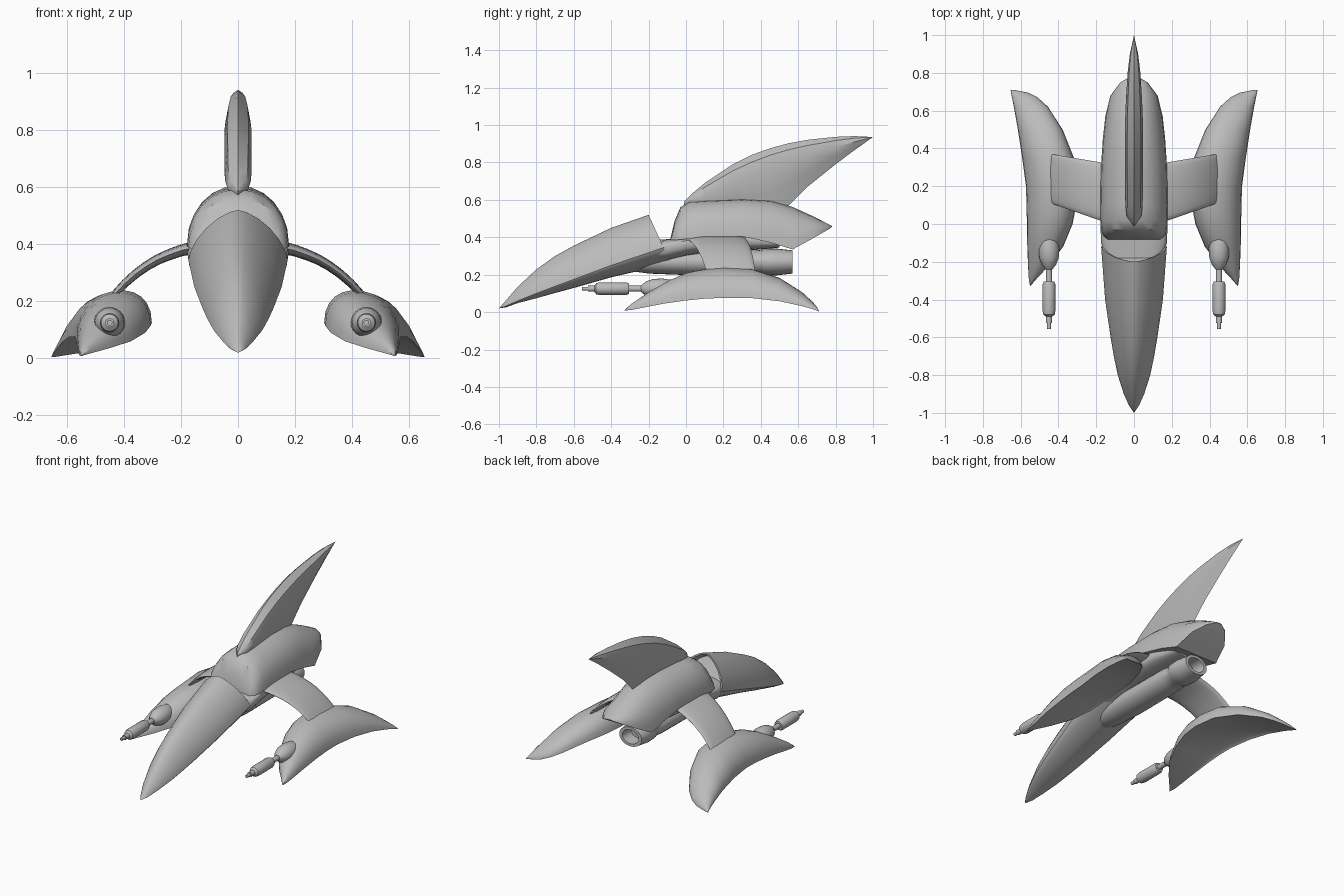
import bpy, bmesh
from math import sin, cos, pi, copysign
from mathutils import Vector

cube = bpy.data.objects.get("Cube")
if cube:
    bpy.data.objects.remove(cube, do_unlink=True)

grey = bpy.data.materials.new("hull_grey")
grey.use_nodes = True
grey.diffuse_color = (0.5, 0.5, 0.5, 1)
grey.node_tree.nodes["Principled BSDF"].inputs["Base Color"].default_value = (0.5, 0.5, 0.5, 1)


def loft(name, rings, side=1, angle=35):
    """Skin a list of equal-length rings; side=-1 gives the mirrored part."""
    bm = bmesh.new()
    loops = [[bm.verts.new((p[0] * side, p[1], p[2])) for p in ring] for ring in rings]
    n = len(rings[0])
    for a, b in zip(loops, loops[1:]):
        for i in range(n):
            j = (i + 1) % n
            bm.faces.new((a[i], a[j], b[j], b[i]))
    bm.faces.new(loops[0])
    bm.faces.new(loops[-1])
    bmesh.ops.remove_doubles(bm, verts=bm.verts, dist=0.0005)
    bmesh.ops.recalc_face_normals(bm, faces=bm.faces)
    mesh = bpy.data.meshes.new(name)
    bm.to_mesh(mesh)
    bm.free()
    mesh.materials.append(grey)
    obj = bpy.data.objects.new(name, mesh)
    bpy.context.collection.objects.link(obj)
    bpy.ops.object.select_all(action='DESELECT')
    obj.select_set(True)
    bpy.context.view_layer.objects.active = obj
    bpy.ops.object.shade_smooth_by_angle(angle=angle * pi / 180)
    return obj


def power(v, e):
    return copysign(abs(v) ** (2 / e), v)


def section(y, inner, outer, top, down, e=2.0, lean=0.0, n=24):
    """Cross-section between two rim points, arched up to top and down by a depth."""
    (xi, zi), (xo, zo) = inner, outer
    ring = []
    for k in range(n):
        t = 2 * pi * k / n
        c, s = power(cos(t), e), power(sin(t), e)
        base = (zi + zo) / 2 + (zo - zi) / 2 * c
        rise = top - (zi + zo) / 2 if s > 0 else down
        z = base + rise * s
        ring.append((xi + (xo - xi) * (c + 1) / 2, y + lean * (z - top), z))
    return ring


def body(y, w, rim, top, down, e=2.0, lean=0.0):
    return section(y, (-w, rim), (w, rim), top, down, e, lean)


def revolve(name, profile, x, z, side=1, n=24, wide=1.0):
    rings = [[(x + wide * r * cos(2 * pi * k / n), y, z + r * sin(2 * pi * k / n))
              for k in range(n)] for y, r in profile]
    return loft(name, rings, side)


# Long nose with a slanted rear edge at the cockpit
nose = [(-1, 0, .02, .02, 0), (-.96, .027, .034, .065, .008), (-.9, .054, .06, .135, .012),
        (-.8, .086, .1, .228, .026), (-.7, .107, .138, .3, .036), (-.6, .124, .175, .355, .046),
        (-.4, .153, .25, .45, .064)]
rings = [body(*s, e=1.6) for s in nose]
rear = body(-.2, .174, .345, .52, .085, 1.55, -.46)
rings.append(rear)
# hollow behind the rear edge
for shrink, push in ((.93, 0), (.78, -.04)):
    rings.append([(x * shrink, y + push, .36 + (z - .36) * shrink) for x, y, z in rear])
loft("nose", rings)

# Middle hull under the cockpit and canopy
middle = [(-.25, .13, .325, .38, .06), (-.1, .174, .35, .39, .075), (0, .178, .37, .40, .07),
          (.09, .177, .38, .42, .065), (.2, .165, .385, .43, .06), (.35, .15, .38, .43, .05),
          (.5, .11, .375, .42, .03)]
loft("middle_hull", [body(*s, e=2.8) for s in middle])

# Domed rear canopy, cut upward at the tail
canopy = [(-.082, .14, .385, .40, 0), (-.06, .163, .385, .49, 0), (-.03, .174, .388, .56, 0),
          (.02, .178, .392, .592, 0), (.1, .178, .405, .597, 0), (.3, .175, .405, .605, 0),
          (.45, .165, .372, .597, 0), (.57, .152, .335, .562, 0), (.68, .125, .395, .512, 0),
          (.75, .072, .435, .476, 0), (.78, .02, .455, .46, 0)]
loft("rear_canopy", [body(*s, e=2.08) for s in canopy])

# Oval engine tube with a hollow nozzle
revolve("engine", [(-.36, 0), (-.35, .025), (-.3, .048), (-.2, .062), (0, .07), (.35, .068),
                   (.4, .062), (.42, .07), (.48, .072), (.57, .062), (.57, .045),
                   (.49, .04), (.49, 0)], 0, .268, wide=1.3)

# Swept tail fin: y, leading z, widest z, trailing z, half width
fin = [(-.01, .59, .585, .56, .002), (.04, .64, .6, .5, .038), (.1, .69, .625, .5, .046),
       (.25, .79, .69, .5, .048), (.35, .84, .73, .5, .048), (.45, .876, .77, .5, .048),
       (.55, .903, .805, .57, .047), (.65, .921, .835, .67, .043), (.8, .937, .88, .79, .034),
       (.9, .941, .91, .865, .022), (1, .936, .936, .936, 0)]
rings = []
for y, lead, wide, trail, w in fin:
    half = [(w * .75, lead * .65 + wide * .35), (w, wide), (w * .55, (wide + trail) / 2)]
    rings.append([(0, y, lead)] + [(x, y, z) for x, z in half] + [(0, y, trail)]
                 + [(-x, y, z) for x, z in reversed(half)])
loft("tail_fin", rings)

# Crescent pods: y, inner rim, outer rim, top z
pod = [(-.33, (.55, .008), (.55, .008), .01), (-.29, (.515, .018), (.557, .012), .045),
       (-.22, (.45, .036), (.561, .026), .093), (-.12, (.375, .06), (.565, .045), .157),
       (0, (.325, .09), (.567, .062), .208), (.1, (.306, .115), (.569, .072), .228),
       (.2, (.302, .125), (.572, .076), .236), (.35, (.318, .122), (.592, .075), .228),
       (.5, (.378, .1), (.615, .058), .18), (.62, (.455, .06), (.636, .032), .105),
       (.67, (.51, .035), (.646, .018), .06), (.695, (.56, .018), (.651, .01), .034),
       (.71, (.635, .006), (.654, .004), .01)]
# Curved struts: centre line in x and z
strut = [Vector(p) for p in ((.15, .39), (.2, .378), (.24, .364), (.28, .347), (.32, .324),
                             (.36, .295), (.395, .264), (.425, .232), (.45, .2))]
strut_rings = []
for i, p in enumerate(strut):
    d = (strut[min(i + 1, len(strut) - 1)] - strut[max(i - 1, 0)]).normalized()
    front, back = .015 + .35 * (p.x - .17), .325 + .17 * (p.x - .17)
    thick = .022 - .03 * (p.x - .15)
    ring = []
    for k in range(20):
        t = 2 * pi * k / 20
        off = thick * power(sin(t), 2.2)
        ring.append((p.x - d.y * off, (front + back) / 2 + (back - front) / 2 * power(cos(t), 2.2),
                     p.y + d.x * off))
    strut_rings.append(ring)

gun = [(-.555, 0), (-.555, .01), (-.525, .01), (-.525, .016), (-.49, .016), (-.48, .03),
       (-.46, .034), (-.32, .034), (-.305, .028), (-.305, .016), (-.15, .016), (-.15, 0)]
fairing = [(-.245, 0), (-.24, .018), (-.215, .038), (-.18, .051), (-.13, .055), (-.07, .046),
           (-.02, .022), (0, 0)]

for label, side in (("left", 1), ("right", -1)):
    loft(label + "_pod", [section(y, a, b, top, -.01 if 0 <= y < .6 else 0, 2.15)
                          for y, a, b, top in pod], side)
    loft(label + "_strut", strut_rings, side)
    revolve(label + "_gun", gun, .45, .125, side, 16)
    revolve(label + "_gun_fairing", fairing, .45, .125, side)
